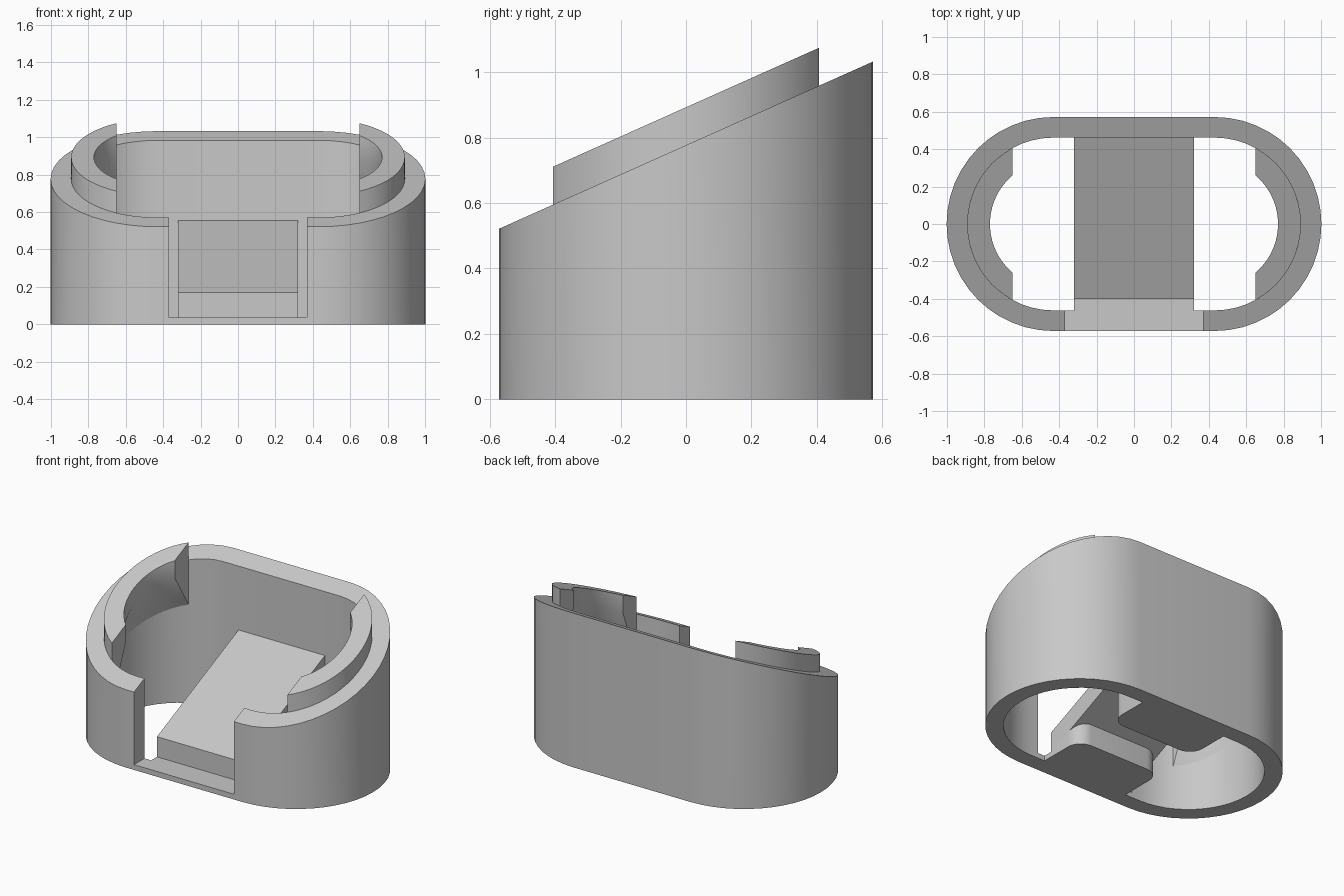
import bpy, bmesh
from math import cos, sin, pi, acos

if "Cube" in bpy.data.objects:
    bpy.data.objects.remove(bpy.data.objects["Cube"], do_unlink=True)

SLOPE = 0.447            # tilt shared by rim, lip and platform
CX = 0.43                # centre of the rounded ends
R_OUT, R_IN, R_LIP = 0.572, 0.462, 0.34
SILL = 0.035

grey = bpy.data.materials.new("light_grey_plastic")
grey.use_nodes = True
COLOUR = (0.58, 0.58, 0.58, 1)
grey.diffuse_color = COLOUR
grey.node_tree.nodes["Principled BSDF"].inputs["Base Color"].default_value = COLOUR


def tilted(z0):
    return lambda x, y: z0 + SLOPE * y


def flat(z0):
    return lambda x, y: z0


rim = tilted(0.777)
lip_top = tilted(0.893)
deck_top = tilted(0.349)
deck_bottom = tilted(0.209)


def finish(name, bm):
    bmesh.ops.recalc_face_normals(bm, faces=bm.faces)
    mesh = bpy.data.meshes.new(name)
    bm.to_mesh(mesh)
    bm.free()
    mesh.materials.append(grey)
    obj = bpy.data.objects.new(name, mesh)
    bpy.context.collection.objects.link(obj)
    bpy.ops.object.select_all(action="DESELECT")
    obj.select_set(True)
    bpy.context.view_layer.objects.active = obj
    bpy.ops.object.shade_smooth_by_angle(angle=pi / 6)
    return obj


def loft(name, sections):
    """Skin a row of closed cross-sections and cap both ends."""
    bm = bmesh.new()
    rows = [[bm.verts.new(p) for p in s] for s in sections]
    n = len(rows[0])
    for a, b in zip(rows, rows[1:]):
        for i in range(n):
            j = (i + 1) % n
            bm.faces.new((a[i], a[j], b[j], b[i]))
    bm.faces.new(rows[0])
    bm.faces.new(rows[-1])
    return finish(name, bm)


def prism(name, outline, bottom, top):
    """Upright prism over an outline, with any planar bottom and top."""
    return loft(name, [[(x, y, f(x, y)) for x, y in outline] for f in (bottom, top)])


def open_stadium(r, gap, steps=24):
    """Rounded track outline, open at the front between -gap and gap."""
    pts = [(gap, -r)]
    pts += [(CX + r * cos(a), r * sin(a))
            for a in (-pi / 2 + pi * i / steps for i in range(steps + 1))]
    pts += [(-CX + r * cos(a), r * sin(a))
            for a in (pi / 2 + pi * i / steps for i in range(steps + 1))]
    return pts + [(-gap, -r)]


# Outer wall with the front opening
GAP = 0.37
wall = []
for (ox, oy), (ix, iy) in zip(open_stadium(R_OUT, GAP), open_stadium(R_IN, GAP)):
    wall.append([(ox, oy, 0), (ox, oy, rim(ox, oy)),
                 (ix, iy, rim(ix, iy)), (ix, iy, 0)])
loft("outer_wall", wall)

# Low sill across the opening
HALF = 0.32
right_side = [(GAP, -R_OUT), (GAP, -R_IN), (HALF, -R_IN), (HALF, -0.4)]
prism("front_sill", right_side + [(-x, y) for x, y in reversed(right_side)],
      flat(0), flat(SILL))

# Raised lips at both ends, flaring back to the wall underneath
CUT = 0.65 - CX
STEPS = 20
lip = []
for i in range(STEPS + 1):
    t = 2 * i / STEPS - 1
    ao, ai = t * acos(CUT / R_IN), t * acos(CUT / R_LIP)
    ox, oy = CX + R_IN * cos(ao), R_IN * sin(ao)
    ix, iy = CX + R_LIP * cos(ai), R_LIP * sin(ai)
    lip.append([(ox, oy, lip_top(ox, oy)), (ix, iy, lip_top(ix, iy)),
                (ix, iy, rim(ix, iy)), (ox, oy, rim(ox, oy) - 0.3)])
lips = loft("end_lips", lip)
lips.modifiers.new("both_ends", "MIRROR")

# Sloping platform
prism("sloping_platform", [(-HALF, -0.4), (HALF, -0.4), (HALF, 0.465), (-HALF, 0.465)],
      deck_bottom, deck_top)


def support(name, y_wall, y_inner, r=0.1):
    """Block under the platform with rounded corners facing the channel."""
    s = 1 if y_inner > y_wall else -1
    half = [(HALF, y_wall)]
    half += [(HALF - r + r * cos(a), y_inner - s * r + s * r * sin(a))
             for a in (pi / 2 * i / 8 for i in range(9))]
    prism(name, half + [(-x, y) for x, y in reversed(half)], flat(0), deck_bottom)


# Supports with a cross channel between them
support("front_support", -0.4, -0.14)
support("back_support", 0.465, 0.165)
